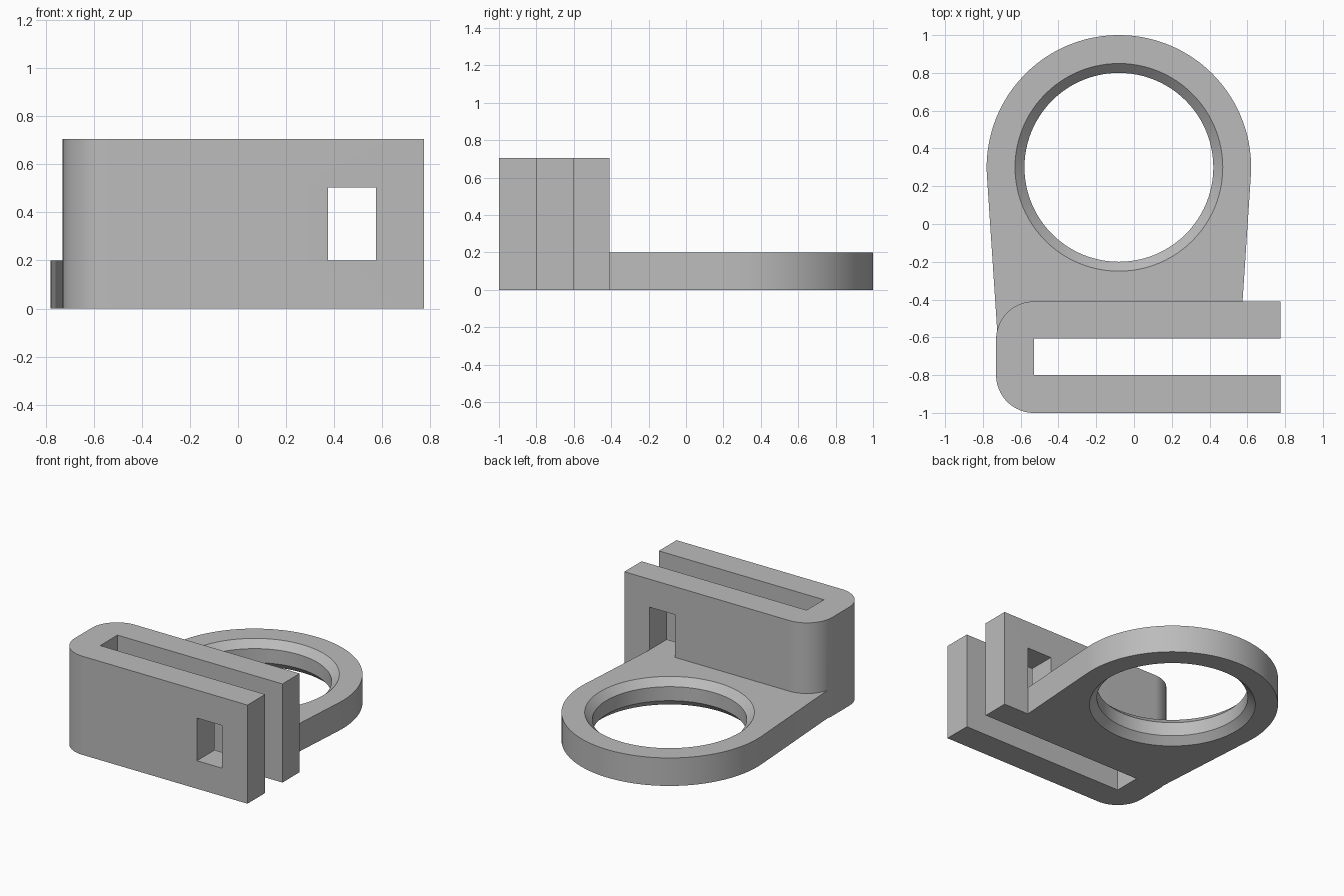
import bpy, bmesh
from math import sin, cos, tan, pi

if "Cube" in bpy.data.objects:
    bpy.data.objects.remove(bpy.data.objects["Cube"])

GREY = (0.5, 0.5, 0.5, 1)
mat = bpy.data.materials.new("plain grey")
mat.use_nodes = True
mat.diffuse_color = GREY
mat.node_tree.nodes["Principled BSDF"].inputs["Base Color"].default_value = GREY

RING_X, RING_Y, RING_R = -0.08, 0.3, 0.7
PLATE_H, BLOCK_H = 0.2, 0.705
LEFT, RIGHT, BACK, FRONT = -0.73, 0.775, -0.41, -1.0


def arc(cx, cy, r, a0, a1, n):
    return [(cx + r * cos(a0 + (a1 - a0) * i / n),
             cy + r * sin(a0 + (a1 - a0) * i / n)) for i in range(n + 1)]


def finish(name, bm):
    bmesh.ops.recalc_face_normals(bm, faces=bm.faces)
    mesh = bpy.data.meshes.new(name)
    bm.to_mesh(mesh)
    bm.free()
    mesh.materials.append(mat)
    ob = bpy.data.objects.new(name, mesh)
    bpy.context.collection.objects.link(ob)
    return ob


def prism(name, outline, z0, z1):
    bm = bmesh.new()
    face = bm.faces.new([bm.verts.new((x, y, z0)) for x, y in outline])
    out = bmesh.ops.extrude_face_region(bm, geom=[face])
    verts = [v for v in out["geom"] if isinstance(v, bmesh.types.BMVert)]
    bmesh.ops.translate(bm, vec=(0, 0, z1 - z0), verts=verts)
    return finish(name, bm)


def box(name, x0, x1, y0, y1, z0, z1):
    return prism(name, [(x0, y0), (x1, y0), (x1, y1), (x0, y1)], z0, z1)


def lathe(name, cx, cy, profile, n):
    bm = bmesh.new()
    rings = [[bm.verts.new((x, y, z)) for x, y in arc(cx, cy, r, 0, 2 * pi, n)[:-1]]
             for r, z in profile]
    for low, high in zip(rings, rings[1:]):
        for i in range(n):
            j = (i + 1) % n
            bm.faces.new((low[i], low[j], high[j], high[i]))
    bm.faces.new(rings[0])
    bm.faces.new(rings[-1])
    return finish(name, bm)


def combine(target, other, operation):
    mod = target.modifiers.new(operation.lower(), 'BOOLEAN')
    mod.operation, mod.object, mod.solver = operation, other, 'EXACT'
    bpy.context.view_layer.objects.active = target
    bpy.ops.object.modifier_apply(modifier=mod.name)
    bpy.data.objects.remove(other)


# Ring plate with sides tapering tangentially into the block
taper, end_y = 0.066, -0.58
half = RING_R / cos(taper) - (RING_Y - end_y) * tan(taper)
outline = arc(RING_X, RING_Y, RING_R, -taper, pi + taper, 96)
outline += [(RING_X - half, end_y), (RING_X + half, end_y)]
bracket = prism("clamp_bracket", outline, 0, PLATE_H)

# Tall block with two rounded corners
block = prism("slotted_block",
              [(RIGHT, FRONT), (RIGHT, BACK)]
              + arc(LEFT + 0.2, BACK - 0.2, 0.2, pi / 2, pi, 20)
              + arc(LEFT + 0.2, FRONT + 0.2, 0.2, pi, 1.5 * pi, 20),
              0, BLOCK_H)
combine(bracket, block, 'UNION')

# Hole chamfered on both rims, open slot, and window through both walls
hole = lathe("hole_cutter", RING_X, RING_Y,
             [(0.6, -0.05), (0.55, 0), (0.5, 0.05), (0.5, 0.15), (0.55, 0.2), (0.6, 0.25)], 96)
slot = box("slot_cutter", -0.53, 1, -0.8, -0.605, -0.1, 1)
window = box("window_cutter", 0.375, 0.575, -1.1, -0.3, PLATE_H, 0.505)
for cutter in (hole, slot, window):
    combine(bracket, cutter, 'DIFFERENCE')

# Smooth curves, crisp edges
bpy.ops.object.select_all(action='DESELECT')
bracket.select_set(True)
bpy.context.view_layer.objects.active = bracket
bpy.ops.object.shade_smooth_by_angle(angle=0.45)
